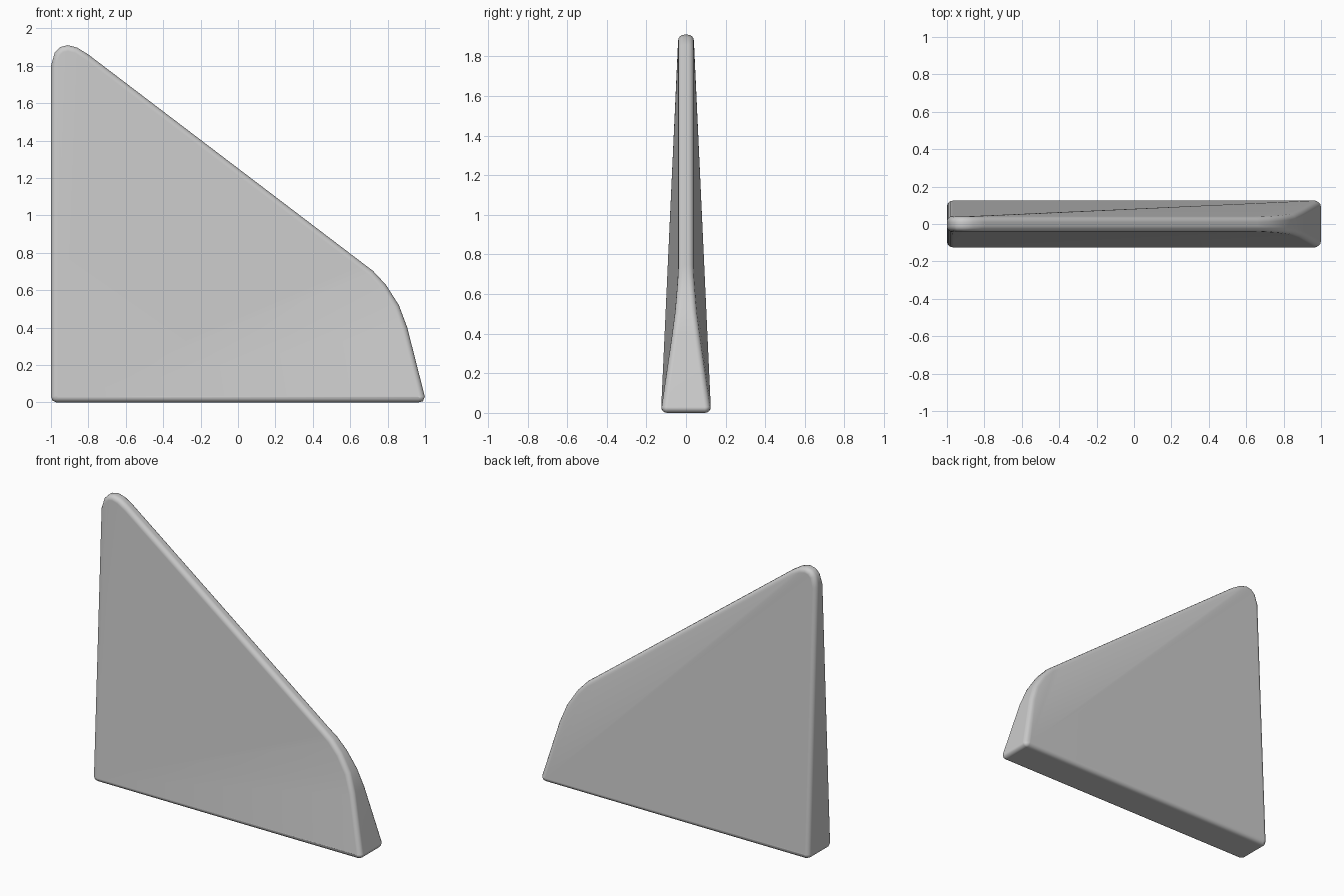
import bpy, bmesh, math
from mathutils import Vector

if "Cube" in bpy.data.objects:
    bpy.data.objects.remove(bpy.data.objects["Cube"])

# Fin outline, counter-clockwise seen from the front: x, z, half thickness
outline = [
    (-0.97, 0, .125), (0.965, 0, .125), (0.988, .006, .125), (0.999, .03, .123),
    (0.905, .40, .071), (0.86, .52, .056), (0.79, .63, .047), (0.72, .705, .042), (0.66, .75, .04),
    (-0.80, 1.86, .04), (-0.86, 1.897, .04), (-0.91, 1.91, .04), (-0.95, 1.90, .04),
    (-0.98, 1.87, .04), (-1, 1.80, .043), (-1, .03, .124), (-0.991, .009, .125)]
R, STEPS = 0.03, 4
n = len(outline)


def inset(i, d):
    """Outline point i moved inward by d."""
    p, a, b = (Vector(outline[k % n][:2]) for k in (i, i - 1, i + 1))
    n1 = Vector((-(p - a).y, (p - a).x)).normalized()
    n2 = Vector((-(b - p).y, (b - p).x)).normalized()
    return p + (n1 + n2) * d / (1 + n1.dot(n2))


# Rounded rim: rings running from the front face round to the back face
bm = bmesh.new()
rings = []
for side in (-1, 1):
    for k in range(STEPS + 1):
        t = k / STEPS if side < 0 else 1 - k / STEPS
        ang = t * math.pi / 2
        ring = []
        for i, (_, _, h) in enumerate(outline):
            q = inset(i, R * (1 - math.sin(ang)))
            y = side * (h - R * (1 - math.cos(ang)))
            ring.append(bm.verts.new((q.x, y, q.y)))
        rings.append(ring)
for a, b in zip(rings, rings[1:]):
    for i in range(n):
        j = (i + 1) % n
        bm.faces.new((a[i], a[j], b[j], b[i]))

# Broad sides: front folds out from the lower left, back from the lower right
for ring, c in ((rings[0], 0), (rings[-1], 1)):
    for k in range(1, n - 1):
        bm.faces.new((ring[c], ring[(c + k) % n], ring[(c + k + 1) % n]))
bmesh.ops.recalc_face_normals(bm, faces=bm.faces)

mesh = bpy.data.meshes.new("fin")
bm.to_mesh(mesh)
bm.free()
fin = bpy.data.objects.new("fin", mesh)
bpy.context.collection.objects.link(fin)
mesh.shade_smooth()
weighted = fin.modifiers.new("weighted_normals", 'WEIGHTED_NORMAL')
weighted.weight = 60
